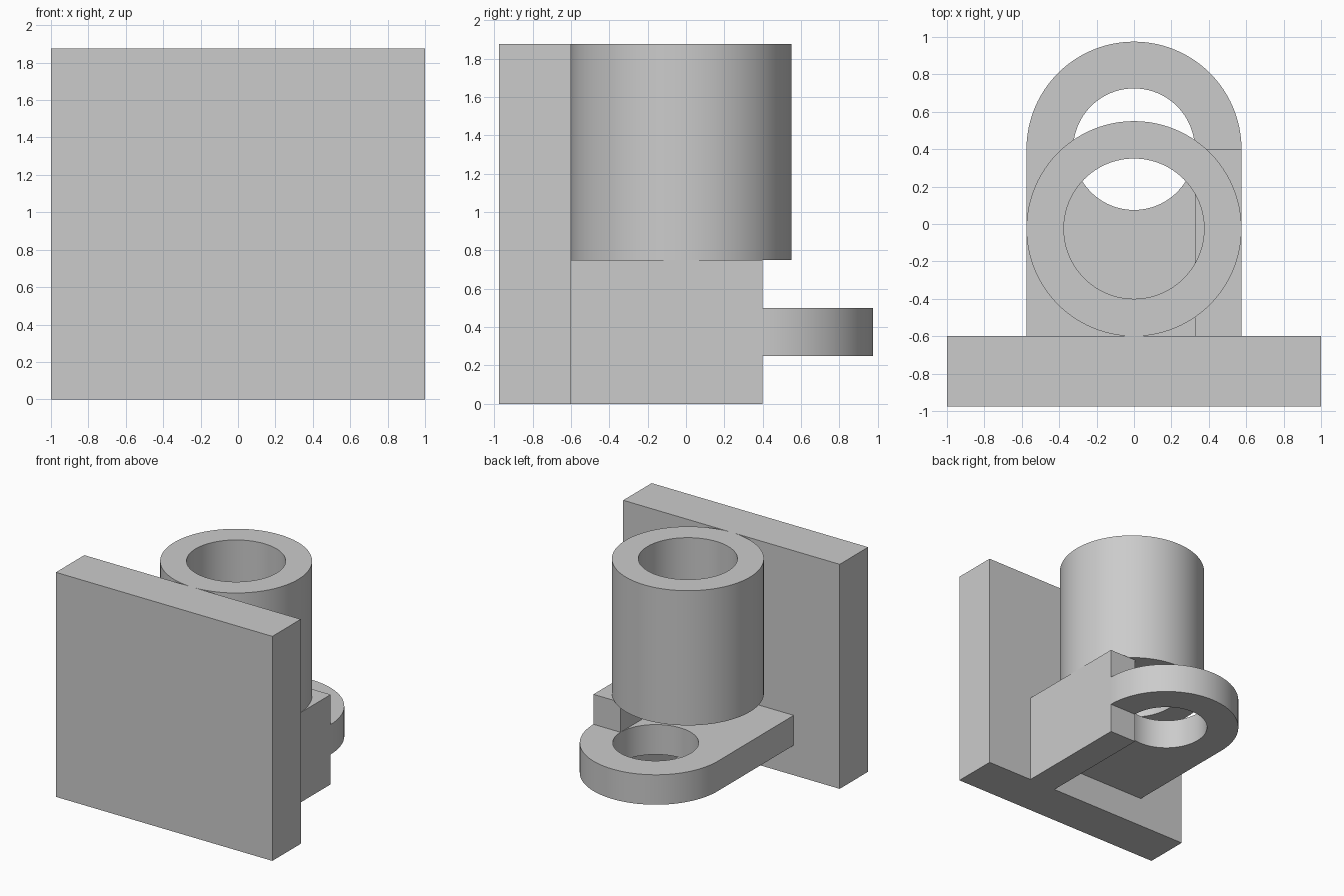
import bpy
import bmesh
import math

if "Cube" in bpy.data.objects:
    bpy.data.objects.remove(bpy.data.objects["Cube"], do_unlink=True)

GREY = (0.6, 0.6, 0.6, 1.0)
metal = bpy.data.materials.new("plain grey")
metal.use_nodes = True
metal.diffuse_color = GREY
metal.node_tree.nodes["Principled BSDF"].inputs["Base Color"].default_value = GREY

SEGMENTS = 96
BACK = -0.6          # rear face of the plate, where the other parts start
RADIUS = 0.575       # outer radius shared by tube and lug
HOLE_Y = 0.4         # centre of the lug eye
TUBE_Y = BACK + RADIUS


def arc(y, radius, start, end, steps):
    """Points along an arc centred on x = 0."""
    angles = [start + (end - start) * i / steps for i in range(steps + 1)]
    return [(radius * math.cos(a), y + radius * math.sin(a)) for a in angles]


def circle(y, radius):
    return arc(y, radius, 0, 2 * math.pi, SEGMENTS)[:-1]


def rectangle(x0, x1, y0, y1):
    return [(x0, y0), (x1, y0), (x1, y1), (x0, y1)]


def prism(name, outline, z0, z1):
    """Extrude a flat outline upwards into a solid."""
    bm = bmesh.new()
    face = bm.faces.new([bm.verts.new((x, y, z0)) for x, y in outline])
    top = bmesh.ops.extrude_face_region(bm, geom=[face])["geom"]
    moved = [v for v in top if isinstance(v, bmesh.types.BMVert)]
    bmesh.ops.translate(bm, verts=moved, vec=(0, 0, z1 - z0))
    bmesh.ops.recalc_face_normals(bm, faces=bm.faces)
    mesh = bpy.data.meshes.new(name)
    bm.to_mesh(mesh)
    bm.free()
    mesh.materials.append(metal)
    obj = bpy.data.objects.new(name, mesh)
    bpy.context.collection.objects.link(obj)
    return obj


def activate(obj):
    bpy.ops.object.select_all(action="DESELECT")
    obj.select_set(True)
    bpy.context.view_layer.objects.active = obj


def combine(obj, tool, operation):
    """Apply a boolean and discard the tool solid."""
    mod = obj.modifiers.new(operation.title(), "BOOLEAN")
    mod.operation = operation
    mod.solver = "EXACT"
    mod.object = tool
    activate(obj)
    bpy.ops.object.modifier_apply(modifier=mod.name)
    bpy.data.objects.remove(tool, do_unlink=True)


# Upright mounting plate
prism("mounting_plate", rectangle(-1, 1, -0.975, BACK), 0, 1.875)

# Rounded lug with an eye, joined to the rib along its left edge
lug_outline = [(-RADIUS, BACK), (RADIUS, BACK)] + arc(HOLE_Y, RADIUS, 0, math.pi, SEGMENTS // 2)
lug = prism("lug_with_rib", lug_outline, 0.25, 0.5)
combine(lug, prism("eye_cutter", circle(HOLE_Y, 0.325), 0, 1), "DIFFERENCE")
combine(lug, prism("side_rib", rectangle(0.325, RADIUS, BACK, HOLE_Y), 0, 0.75), "UNION")

# Open vertical tube
tube = prism("tube", circle(TUBE_Y, RADIUS), 0.75, 1.875)
combine(tube, prism("bore_cutter", circle(TUBE_Y, 0.375), 0.5, 2), "DIFFERENCE")

# Smooth the round walls, keep the rims crisp
for part in (lug, tube):
    activate(part)
    bpy.ops.object.shade_smooth_by_angle(angle=math.radians(30))
